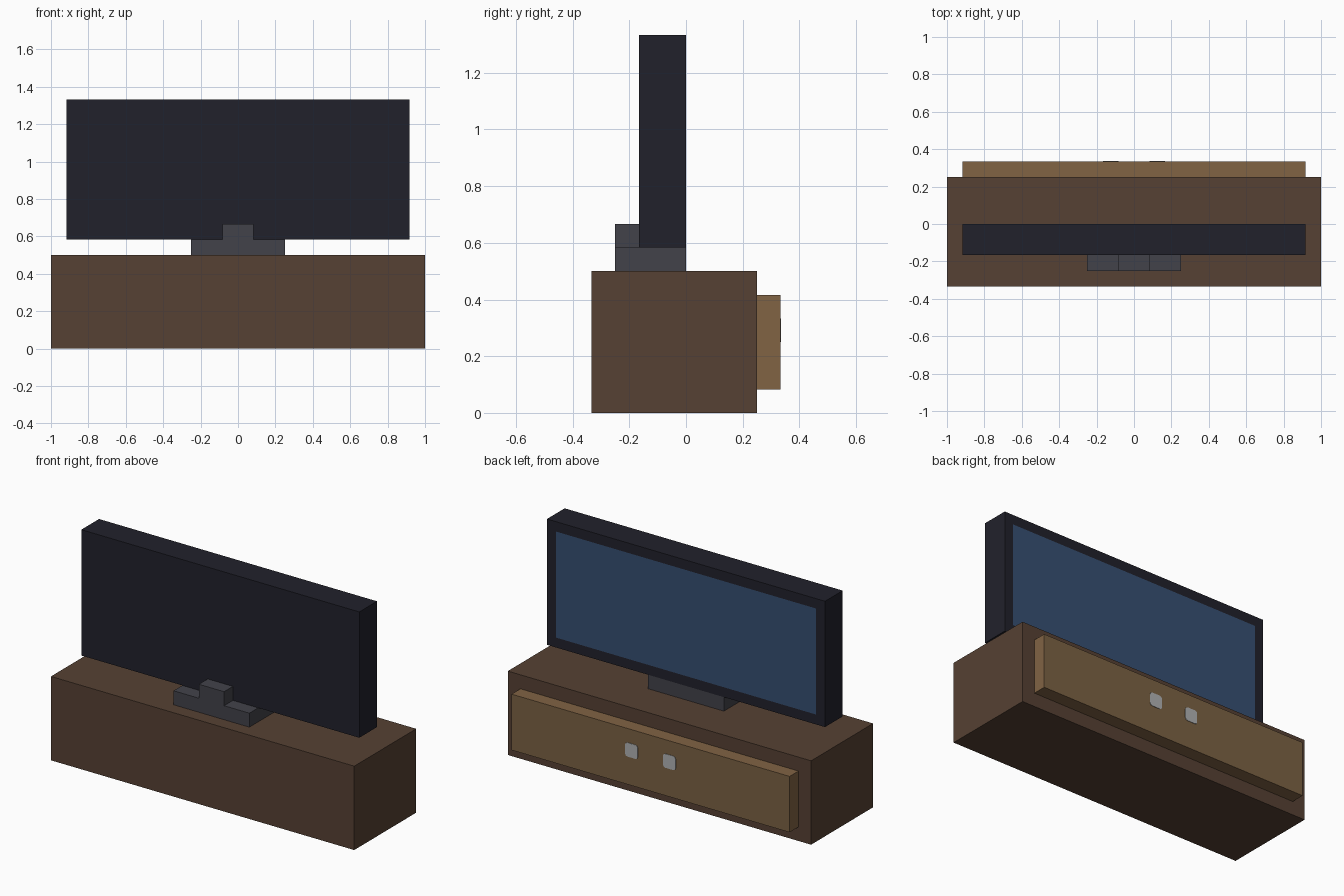
import bpy
import bmesh
from mathutils import Vector

cube = bpy.data.objects.get("Cube")
if cube:
    bpy.data.objects.remove(cube, do_unlink=True)

U = 1 / 12  # design module: every part sits on this grid


def material(name, rgb):
    """Flat material from 0-255 display values."""
    lin = [((c / 255 + 0.055) / 1.055) ** 2.4 for c in rgb]
    mat = bpy.data.materials.new(name)
    mat.use_nodes = True
    mat.diffuse_color = (*lin, 1)
    bsdf = mat.node_tree.nodes["Principled BSDF"]
    bsdf.inputs["Base Color"].default_value = (*lin, 1)
    bsdf.inputs["Roughness"].default_value = 0.8
    return mat


dark_wood = material("dark wood", (86, 65, 51))
light_wood = material("light wood", (129, 99, 68))
panel_wood = material("panel wood", (123, 98, 67))
black_plastic = material("black plastic", (33, 33, 43))
grey_plastic = material("grey plastic", (66, 66, 74))
screen_blue = material("screen blue", (54, 79, 114))
silver = material("silver", (176, 178, 180))


def box(name, x, y, z, mats, rear_inset=None, corner=0):
    """Box from (low, high) ranges in modules; the rear face takes the last material."""
    low, high = (Vector(p) * U for p in zip(x, y, z))
    bm = bmesh.new()
    bmesh.ops.create_cube(bm, size=1)
    for v in bm.verts:
        v.co = [a + (b - a) * (c + 0.5) for a, b, c in zip(low, high, v.co)]
    if corner:
        edges = [e for e in bm.edges
                 if abs((e.verts[0].co - e.verts[1].co).normalized().y) > 0.9]
        bmesh.ops.bevel(bm, geom=edges, offset=corner, segments=2,
                        profile=0.5, affect='EDGES')
    bm.normal_update()
    rear = max(bm.faces, key=lambda f: f.normal.y)
    if rear_inset:
        bmesh.ops.inset_region(bm, faces=[rear], thickness=rear_inset * U)
    rear.material_index = len(mats) - 1
    mesh = bpy.data.meshes.new(name)
    bm.to_mesh(mesh)
    bm.free()
    for mat in mats:
        mesh.materials.append(mat)
    obj = bpy.data.objects.new(name, mesh)
    bpy.context.collection.objects.link(obj)
    return obj


# Low cabinet with a raised drawer panel on its +y side
box("cabinet", (-12, 12), (-4, 3), (0, 6), [dark_wood])
box("drawer_panel", (-11, 11), (3, 4), (1, 5), [light_wood, panel_wood])

# Pair of flat handles
for side, x in (("left", 1), ("right", -2)):
    box(side + "_handle", (x, x + 1), (4, 4.03), (3, 4), [silver], corner=0.015)

# Stand: wide foot and short neck behind the television
box("stand_foot", (-3, 3), (-3, 0), (6, 7), [grey_plastic])
box("stand_neck", (-1, 1), (-3, -2), (7, 8), [grey_plastic])

# Television with the screen inset into its +y face
box("television", (-11, 11), (-2, 0), (7, 16),
    [black_plastic, screen_blue], rear_inset=1)
